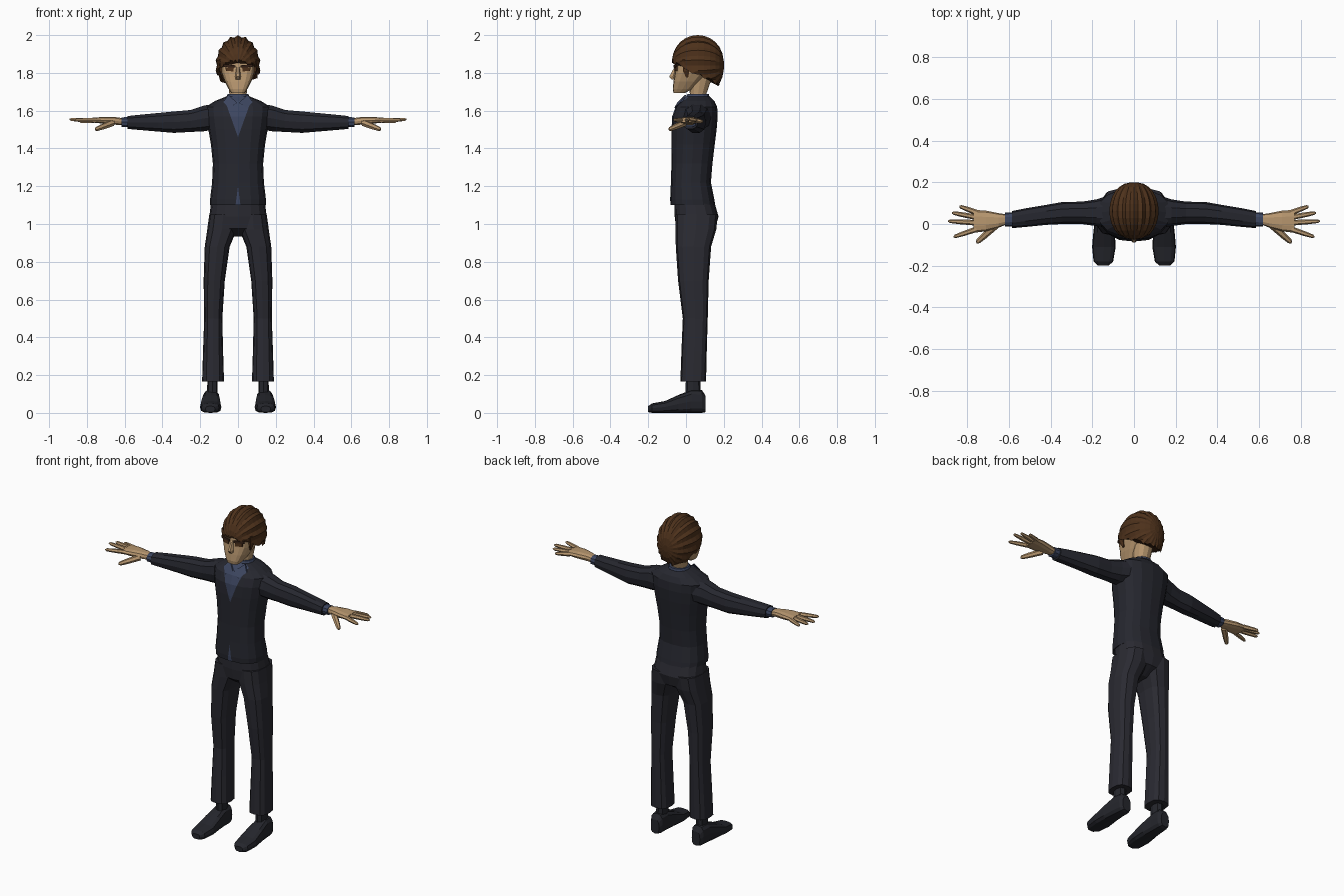
import bpy, bmesh, math, random
from mathutils import Vector

if "Cube" in bpy.data.objects:
    bpy.data.objects.remove(bpy.data.objects["Cube"])

random.seed(4)


def material(name, rgb):
    m = bpy.data.materials.new(name)
    m.diffuse_color = (*rgb, 1)
    m.use_nodes = True
    m.node_tree.nodes["Principled BSDF"].inputs["Base Color"].default_value = m.diffuse_color
    return m


SKIN = material("skin", (0.48, 0.31, 0.16))
HAIR = material("brown_hair", (0.075, 0.031, 0.011))
DARK = material("dark_brown", (0.035, 0.015, 0.008))
JACKET = material("jacket_cloth", (0.019, 0.020, 0.028))
CLOTH = material("trouser_cloth", (0.023, 0.023, 0.031))
SHOE = material("shoe_leather", (0.018, 0.019, 0.025))
SHIRT = material("blue_shirt", (0.045, 0.06, 0.115))


def finish(bm, name, mats, mirror=False):
    bmesh.ops.recalc_face_normals(bm, faces=bm.faces)
    me = bpy.data.meshes.new(name)
    bm.to_mesh(me)
    bm.free()
    ob = bpy.data.objects.new(name, me)
    bpy.context.collection.objects.link(ob)
    for m in mats:
        me.materials.append(m)
    if mirror:
        ob.modifiers.new("mirror", 'MIRROR').use_mirror_merge = False
    return ob


def skin_rings(bm, rings):
    """Join closed rings of points into a capped tube."""
    vs = [[bm.verts.new(p) for p in r] for r in rings]
    n = len(vs[0])
    for a, b in zip(vs, vs[1:]):
        for i in range(n):
            bm.faces.new((a[i], a[(i + 1) % n], b[(i + 1) % n], b[i]))
    bm.faces.new(vs[0])
    bm.faces.new(vs[-1])


def spow(v, e):
    return math.copysign(abs(v) ** e, v)


def loft_bm(rings, axis, n, p):
    """Rings are (t, u_low, u_high, v_low, v_high), stacked along an axis."""
    bm = bmesh.new()
    pts = []
    for t, u0, u1, v0, v1 in rings:
        ring = []
        for i in range(n):
            a = 2 * math.pi * i / n
            u = (u0 + u1) / 2 + (u1 - u0) / 2 * spow(math.cos(a), 2 / p)
            v = (v0 + v1) / 2 + (v1 - v0) / 2 * spow(math.sin(a), 2 / p)
            ring.append({'x': (t, u, v), 'y': (u, t, v), 'z': (u, v, t)}[axis])
        pts.append(ring)
    skin_rings(bm, pts)
    return bm


def loft(name, rings, mat, axis='z', n=12, p=2.5, mirror=False):
    return finish(loft_bm(rings, axis, n, p), name, [mat], mirror)


def sym(rings):
    """Expand (z, half_width, y_front, y_back) into centred rings."""
    return [(z, -w, w, a, b) for z, w, a, b in rings]


def tube(name, path, mat, n=6):
    """Tapered limb through (point, radius) pairs, mirrored."""
    bm = bmesh.new()
    d = (Vector(path[-1][0]) - Vector(path[0][0])).normalized()
    s = d.cross(Vector((0, 0, 1))).normalized()
    up = s.cross(d)
    skin_rings(bm, [[Vector(c) + r * (math.cos(k * 2 * math.pi / n) * s
                                      + math.sin(k * 2 * math.pi / n) * up)
                     for k in range(n)] for c, r in path])
    finish(bm, name, [mat], True)


def plate(name, corners, mat, depth=0.008):
    """Thin mirrored plate running back from its front corners."""
    bm = bmesh.new()
    skin_rings(bm, [corners, [(x, y + depth, z) for x, y, z in corners]])
    finish(bm, name, [mat], True)


# Jacket, with the shirt opening and the hem slit cut into its front
bm = loft_bm(sym([(1.10, .147, -.082, .155), (1.13, .148, -.084, .15), (1.22, .137, -.08, .132),
                  (1.32, .133, -.077, .14), (1.42, .143, -.077, .152), (1.50, .157, -.077, .162),
                  (1.57, .168, -.073, .168), (1.62, .172, -.055, .165), (1.652, .12, -.03, .15),
                  (1.675, .062, 0, .125)]), 'z', 16, 2.5)
openings = [(1.46, 0.36, 1), (1.20, 0.13, -1)]      # tip height, slope, up or down
for tip, slope, way in openings:
    for side in (-1, 1):
        faces = [f for f in bm.faces if f.calc_center_median().y < 0.0
                 and (f.calc_center_median().z - tip) * way > -0.1]
        geom = {g for f in faces for g in (f, *f.edges, *f.verts)}
        bmesh.ops.bisect_plane(bm, geom=list(geom), dist=1e-5, plane_co=(0, 0, tip),
                               plane_no=Vector((side, 0, -slope * way)).normalized())
for f in bm.faces:
    c = f.calc_center_median()
    if c.y < 0.04 and c.z > 1.101:
        f.material_index = int(any(abs(c.x) < slope * (c.z - tip) * way
                                   for tip, slope, way in openings))
finish(bm, "jacket", [JACKET, SHIRT])

# Sleeves, shirt cuffs and collar
loft("sleeve", [(.11, -.02, .14, 1.50, 1.64), (.18, -.01, .118, 1.488, 1.63),
                (.25, 0, .107, 1.485, 1.606), (.34, 0, .106, 1.48, 1.598),
                (.42, -.004, .092, 1.487, 1.59), (.52, -.014, .075, 1.496, 1.58),
                (.585, -.02, .062, 1.502, 1.573)], JACKET, 'x', 10, 2.4, True)
loft("shirt_cuff", [(.56, -.012, .056, 1.512, 1.567), (.618, -.013, .054, 1.513, 1.566)],
     SHIRT, 'x', 10, 2.4, True)
loft("shirt_collar", sym([(1.645, .072, -.012, .132), (1.688, .055, .006, .122)]), SHIRT, n=14, p=2.2)
plate("collar_wing", [(.004, -.047, 1.642), (.052, -.006, 1.684), (.078, -.028, 1.645),
                      (.045, -.062, 1.615)], SHIRT)

# Trousers and ankles
loft("trouser_hips", sym([(.935, .035, .0, .09), (.975, .15, -.052, .155), (1.04, .152, -.06, .172),
                          (1.11, .143, -.06, .152)]), CLOTH, n=16)
loft("trouser_leg", [(.165, .074, .190, -.03, .106), (.33, .079, .185, -.024, .11),
                     (.50, .083, .179, -.017, .115), (.70, .070, .182, -.042, .12),
                     (.88, .044, .176, -.054, .133), (.97, .006, .163, -.056, .16),
                     (1.05, .003, .152, -.056, .168)], CLOTH, n=12, p=2.8, mirror=True)
loft("ankle", [(.08, .108, .164, -.005, .08), (.19, .108, .162, 0, .075)], SHOE, n=8, mirror=True)

# Shoes
loft("shoe", [(-.20, .122, .172, .004, .036), (-.18, .100, .194, 0, .05), (-.11, .088, .201, 0, .063),
              (-.04, .092, .195, 0, .095), (.03, .098, .186, 0, .122), (.085, .1, .18, 0, .12),
              (.104, .112, .168, .004, .09)], SHOE, 'y', 12, 3, True)

# Hands
loft("palm", [(.605, .0, .045, 1.522, 1.56), (.65, -.018, .052, 1.525, 1.567),
              (.71, -.035, .064, 1.53, 1.568), (.77, -.042, .068, 1.537, 1.563)],
     SKIN, 'x', 10, 2.6, True)
fingers = {"little_finger": ((.755, .055, 1.548), (.837, .085, 1.542)),
           "ring_finger": ((.76, .033, 1.55), (.873, .054, 1.55)),
           "middle_finger": ((.76, .006, 1.55), (.892, .014, 1.554)),
           "index_finger": ((.755, -.025, 1.55), (.865, -.062, 1.55)),
           "thumb": ((.665, -.008, 1.535), (.755, -.09, 1.50))}
for name, (a, b) in fingers.items():
    a, b = Vector(a), Vector(b)
    r = .018 if name == "thumb" else .0135
    tube(name, [(a, r), (a.lerp(b, .6), r * .85), (a.lerp(b, .92), r * .65), (b, r * .25)], SKIN)

# Neck, head and nose
loft("neck", sym([(1.63, .052, .01, .115), (1.69, .046, .02, .108), (1.78, .055, .015, .14)]), SKIN, p=2.2)
loft("head", sym([(1.694, .036, -.066, -.005), (1.715, .05, -.07, .035), (1.755, .071, -.066, .075),
                  (1.80, .088, -.059, .12), (1.84, .094, -.056, .155), (1.87, .088, -.054, .16),
                  (1.92, .068, -.025, .14)]), SKIN, n=16, p=3.2)
loft("nose", sym([(1.835, .008, -.06, -.04), (1.78, .015, -.092, -.045), (1.764, .012, -.078, -.045)]),
     SKIN, n=6, p=2)

# Eyes, brows and sideburns
plate("eye", [(.024, -.062, 1.808), (.064, -.053, 1.81), (.066, -.053, 1.83), (.022, -.062, 1.828)], HAIR)
plate("brow", [(.014, -.066, 1.828), (.076, -.052, 1.831), (.077, -.051, 1.846), (.014, -.066, 1.84)], DARK)
loft("sideburn", [(1.775, .078, .086, .0, .012), (1.81, .08, .099, -.018, .02),
                  (1.87, .08, .104, -.022, .03)], HAIR, n=6, mirror=True)

# Hair: ridged strands running front to back, trimmed to a ragged slanted hairline
bm = bmesh.new()
rings, strands = [], 36
for i in range(13):
    t = math.pi * (0.03 + 0.94 * i / 12)
    ring = []
    for k in range(strands):
        a = 2 * math.pi * k / strands + math.pi / 2
        r = math.sin(t) ** 0.85 * (1 if k % 2 == 0 else 0.93)
        ring.append((.12 * r * math.cos(a), .0625 - .138 * math.cos(t), 1.84 + .16 * r * math.sin(a)))
    rings.append(ring)
skin_rings(bm, rings)
bmesh.ops.bisect_plane(bm, geom=bm.verts[:] + bm.edges[:] + bm.faces[:], dist=1e-5,
                       plane_co=(0, -.075, 1.866), plane_no=Vector((0, .5, 1)).normalized(),
                       clear_inner=True)
rim = [e for e in bm.edges if e.is_boundary]
for v in {v for e in rim for v in e.verts}:
    v.co.z += random.uniform(-.016, .008)
bmesh.ops.holes_fill(bm, edges=rim, sides=0)
finish(bm, "hair", [HAIR])
